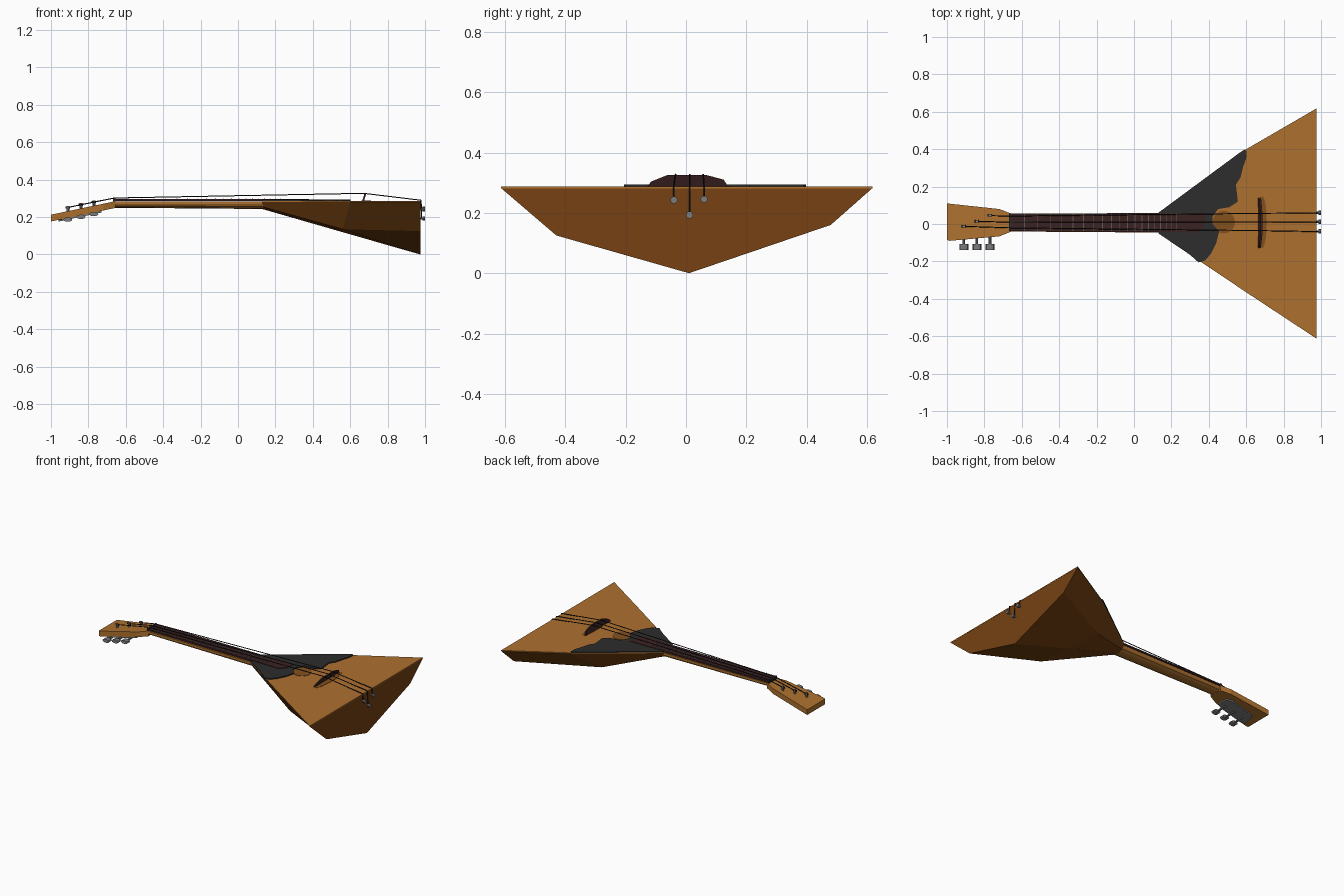
import bpy, bmesh, math
from mathutils import Vector

if "Cube" in bpy.data.objects:
    bpy.data.objects.remove(bpy.data.objects["Cube"])


def material(name, rgb):
    m = bpy.data.materials.new(name)
    m.diffuse_color = (*rgb, 1)
    m.use_nodes = True
    m.node_tree.nodes["Principled BSDF"].inputs["Base Color"].default_value = m.diffuse_color
    return m


ORANGE = material("orange wood", (0.42, 0.165, 0.028))
BROWN = material("brown wood", (0.18, 0.053, 0.006))
HOLE = material("hole brown", (0.23, 0.08, 0.012))
ROSE = material("dark red wood", (0.045, 0.016, 0.016))
BLACK = material("black guard", (0.026, 0.026, 0.026))
STRING = material("string black", (0.012, 0.012, 0.014))
METAL = material("grey metal", (0.2, 0.2, 0.2))
FRET = material("fret grey", (0.12, 0.11, 0.11))


def mesh(name, verts, faces, mat):
    me = bpy.data.meshes.new(name)
    me.from_pydata(verts, [], faces)
    bm = bmesh.new()
    bm.from_mesh(me)
    bmesh.ops.recalc_face_normals(bm, faces=bm.faces)
    bm.to_mesh(me)
    bm.free()
    me.materials.append(mat)
    ob = bpy.data.objects.new(name, me)
    bpy.context.collection.objects.link(ob)
    return ob


def loft(name, rings, mat):
    """Join equal closed rings and cap both ends."""
    n = len(rings[0])
    verts = [p for r in rings for p in r]
    faces = [tuple(range(n)), tuple(range(len(verts) - n, len(verts)))]
    for k in range(len(rings) - 1):
        for i in range(n):
            a, b = k * n + i, k * n + (i + 1) % n
            faces.append((a, b, b + n, a + n))
    return mesh(name, verts, faces, mat)


def plate(name, outline, bottom, top, mat):
    """Flat outline in x, y; bottom and top are heights as functions of x."""
    return loft(name, [[(x, y, f(x)) for x, y in outline] for f in (bottom, top)], mat)


def flat(z):
    return lambda x: z


def rod(name, a, b, r, mat, sides=8, flatten=1.0):
    a, b = Vector(a), Vector(b)
    d = (b - a).normalized()
    u = d.cross(Vector((0, 0, 1)))
    u = u.normalized() if u.length > 0.01 else Vector((1, 0, 0))
    v = d.cross(u)
    ring = [u * r * math.cos(t) + v * r * flatten * math.sin(t)
            for t in (2 * math.pi * i / sides for i in range(sides))]
    return loft(name, [[a + p for p in ring], [b + p for p in ring]], mat)


# Faceted bowl body: neck, middle and tail cross-sections
bowl = [
    [(0.13, -0.05, 0.281), (0.13, -0.035, 0.255), (0.13, 0.005, 0.243),
     (0.13, 0.045, 0.255), (0.13, 0.06, 0.281)],
    [(0.60, -0.365, 0.281), (0.56, -0.235, 0.135), (0.55, 0.01, 0.122),
     (0.48, 0.23, 0.155), (0.60, 0.40, 0.281)],
    [(0.975, -0.612, 0.281), (0.975, -0.43, 0.125), (0.975, 0.01, 0.0),
     (0.975, 0.48, 0.16), (0.975, 0.617, 0.281)],
]
loft("body_bowl", bowl, BROWN)

# Soundboard
plate("soundboard", [(0.13, -0.05), (0.60, -0.365), (0.976, -0.613),
                     (0.976, 0.618), (0.60, 0.40), (0.13, 0.06)],
      flat(0.281), flat(0.287), ORANGE)

# Sound hole and bridge foot as thin discs
def ellipse(cx, cy, rx, ry, n=20):
    return [(cx + rx * math.cos(2 * math.pi * i / n),
             cy + ry * math.sin(2 * math.pi * i / n)) for i in range(n)]

plate("sound_hole", ellipse(0.48, 0.01, 0.06, 0.06), flat(0.285), flat(0.289), HOLE)
plate("bridge_foot", ellipse(0.685, 0.01, 0.025, 0.14), flat(0.285), flat(0.289), HOLE)

# Upright bridge, leaning slightly toward the tail
arch = [(-0.13, 0.286), (-0.115, 0.304), (-0.06, 0.326), (0.065, 0.326),
        (0.125, 0.310), (0.14, 0.286)]
loft("bridge", [[(x + (z - 0.286) * 0.3, y, z) for y, z in arch]
                for x in (0.664, 0.674)], ROSE)

# Wavy pickguard
guard = [(0.13, 0.06), (0.57, 0.385), (0.59, 0.398), (0.602, 0.39), (0.60, 0.35),
         (0.585, 0.31), (0.57, 0.25), (0.545, 0.21), (0.555, 0.12), (0.51, 0.09),
         (0.45, 0.08), (0.42, 0.04), (0.42, 0.0), (0.455, -0.04), (0.44, -0.10),
         (0.41, -0.16), (0.38, -0.195), (0.345, -0.205), (0.30, -0.165), (0.13, -0.05)]
plate("pickguard", guard, flat(0.287), flat(0.294), BLACK)

# Neck with rounded underside
def neck_ring(x, half, low):
    prof = [(1, 0.282), (1, 0.27)] + [(math.cos(t), 0.27 - (0.27 - low) * math.sin(t))
            for t in (math.pi * k / 6 for k in range(1, 6))] + [(-1, 0.27), (-1, 0.282)]
    return [(x, 0.006 + half * a, z) for a, z in prof]

loft("neck", [neck_ring(-0.67, 0.046, 0.25), neck_ring(0.16, 0.052, 0.243)], ORANGE)

# Fingerboard and frets
plate("fingerboard", [(-0.66, -0.038), (0.34, -0.045), (0.38, 0.0), (0.38, 0.06),
                      (-0.66, 0.055)], flat(0.287), flat(0.297), ROSE)
for i in range(1, 20):
    x = -0.66 + 1.33 * (1 - 2 ** (-i / 12))
    if x < 0.33:
        plate("fret", [(x - 0.002, -0.038), (x + 0.002, -0.038),
                       (x + 0.002, 0.055), (x - 0.002, 0.055)],
              flat(0.295), flat(0.300), FRET)
plate("nut", [(-0.668, -0.038), (-0.655, -0.038), (-0.655, 0.055), (-0.668, 0.055)],
      flat(0.28), flat(0.301), BLACK)

# Tilted headstock
def head_top(x):
    return 0.284 + (x + 0.66) * 0.21

plate("headstock", [(-0.655, -0.04), (-0.72, -0.066), (-0.985, -0.09), (-1.0, -0.085),
                    (-1.0, 0.11), (-0.72, 0.08), (-0.655, 0.055)],
      lambda x: head_top(x) - 0.036, head_top, ORANGE)
# Metal tuner plate under the headstock
plate("tuner_plate", [(-0.73, -0.055), (-0.77, -0.07), (-0.94, -0.08), (-0.96, -0.06),
                      (-0.94, 0.03), (-0.77, 0.04), (-0.73, 0.02)],
      lambda x: head_top(x) - 0.045, lambda x: head_top(x) - 0.035, METAL)

# Strings, tuning posts, tuner buttons and tail pins
# post x, post y, nut y, bridge y, tail y, tail pin height
for px, py, ny, by, ty, tz in [(-0.91, -0.012, -0.02, -0.035, -0.04, 0.242),
                               (-0.84, 0.015, 0.010, 0.012, 0.012, 0.193),
                               (-0.77, 0.045, 0.043, 0.057, 0.06, 0.245)]:
    h = head_top(px)
    rod("tuning_post", (px, py, h - 0.01), (px, py, h + 0.028), 0.008, METAL)
    rod("post_cap", (px - 0.012, py, h + 0.02), (px + 0.012, py, h + 0.02), 0.006, STRING)
    path = [(px, py, h + 0.02), (-0.66, ny, 0.302), (0.672, by, 0.327),
            (0.978, ty, 0.29), (0.982, ty, tz)]
    for a, b in zip(path, path[1:]):
        rod("string", a, b, 0.0028, STRING, 5)
    rod("tail_pin", (0.97, ty, tz), (0.988, ty, tz), 0.006, METAL)
    rod("tail_pin_head", (0.986, ty, tz), (1.0, ty, tz), 0.012, METAL, 10)
    # button on the side of the headstock
    z = h - 0.045
    rod("tuner_shaft", (px, -0.03, z), (px, -0.115, z), 0.007, METAL)
    rod("tuner_button", (px, -0.108, z), (px, -0.14, z), 0.024, METAL, 10, 0.5)
